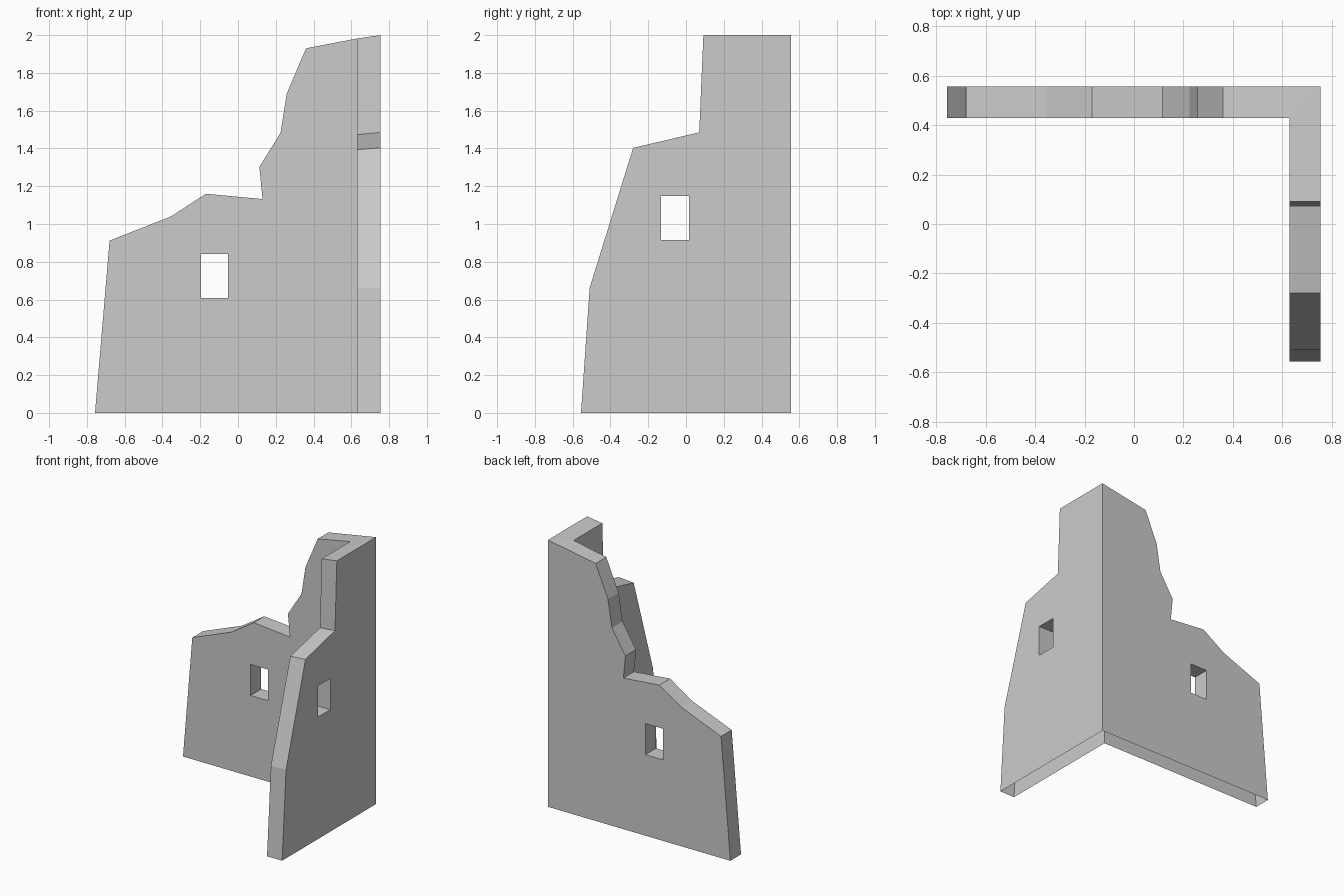
import bpy
import bmesh

if "Cube" in bpy.data.objects:
    bpy.data.objects.remove(bpy.data.objects["Cube"])

# Plan limits of the L-shaped corner: outer and inner wall planes
OUT_X, IN_X = 0.755, 0.63
OUT_Y, IN_Y = 0.556, 0.43

# Broken silhouettes, from the free end up to the shared corner
back_edge = [(-0.757, 0), (-0.68, 0.912), (-0.355, 1.04), (-0.17, 1.16), (0.13, 1.132),
             (0.113, 1.302), (0.225, 1.482), (0.258, 1.69), (0.36, 1.93)]
side_edge = [(-0.556, 0), (-0.51, 0.662), (-0.28, 1.403), (0.07, 1.485), (0.092, 2.0)]
side_drop = [0, 0, 0.009, 0.012, 0.018]   # inner rim of the side wall sits lower
IN_TOP = 1.982


def rect(a0, a1, z0, z1):
    return [(a0, z0), (a1, z0), (a1, z1), (a0, z1)]


back_window = rect(-0.197, -0.053, 0.607, 0.84)
side_window = rect(-0.133, 0.015, 0.914, 1.147)

bm = bmesh.new()


def loop(points):
    verts = [bm.verts.new(p) for p in points]
    edges = [bm.edges.new((verts[i - 1], verts[i])) for i in range(len(verts))]
    return verts, edges


def wall(outer, inner, outer_hole, inner_hole):
    """Two wall skins with a window, joined by the broken rim and window reveal."""
    skins = []
    for outline, hole in ((outer, outer_hole), (inner, inner_hole)):
        v, e = loop(outline)
        hv, he = loop(hole)
        bmesh.ops.triangle_fill(bm, edges=e + he, use_beauty=True)
        skins.append((v, hv))
    (ov, oh), (iv, ih) = skins
    for i in range(len(ov) - 2):              # rim, underside left open
        bm.faces.new((ov[i], ov[i + 1], iv[i + 1], iv[i]))
    for i in range(4):                        # window reveal
        bm.faces.new((oh[i - 1], oh[i], ih[i], ih[i - 1]))


# Back wall
def on_y(pts, y):
    return [(x, y, z) for x, z in pts]


wall(on_y(back_edge + [(OUT_X, 2.0), (OUT_X, 0)], OUT_Y),
     on_y(back_edge + [(IN_X, IN_TOP), (IN_X, 0)], IN_Y),
     on_y(back_window, OUT_Y), on_y(back_window, IN_Y))


# Side wall
def on_x(pts, x):
    return [(x, y, z) for y, z in pts]


side_inner = [(y, z - d) for (y, z), d in zip(side_edge, side_drop)]
wall(on_x(side_edge + [(OUT_Y, 2.0), (OUT_Y, 0)], OUT_X),
     on_x(side_inner + [(IN_Y, IN_TOP), (IN_Y, 0)], IN_X),
     on_x(side_window, OUT_X), on_x(side_window, IN_X))

# Weld the two walls at the corner
bmesh.ops.remove_doubles(bm, verts=bm.verts[:], dist=0.0005)
bmesh.ops.recalc_face_normals(bm, faces=bm.faces[:])
mesh = bpy.data.meshes.new("ruined_corner_wall")
bm.to_mesh(mesh)
bm.free()
bpy.context.collection.objects.link(bpy.data.objects.new("ruined_corner_wall", mesh))
